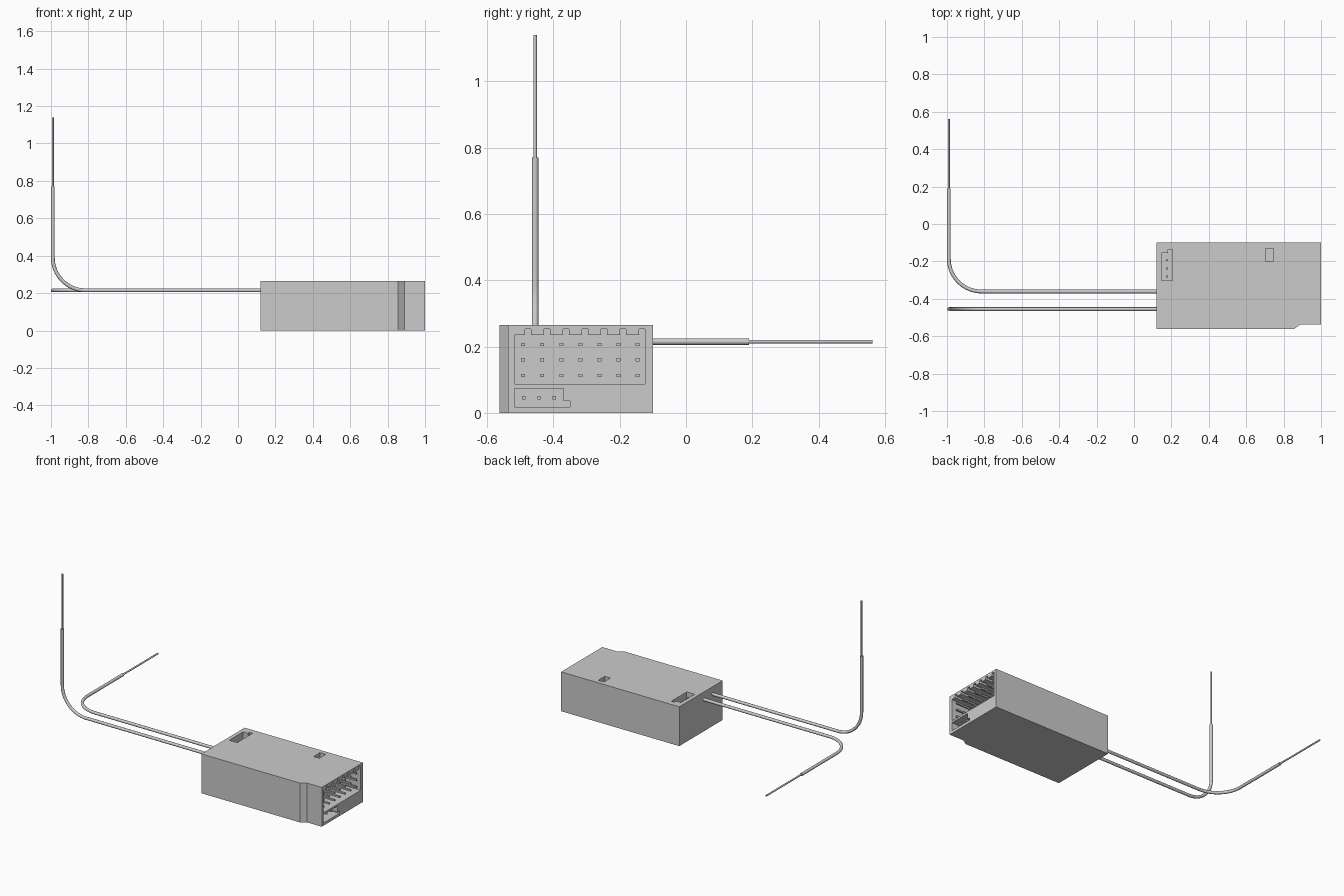
import bpy, bmesh, math
from mathutils import Vector

if "Cube" in bpy.data.objects:
    bpy.data.objects.remove(bpy.data.objects["Cube"])

grey = bpy.data.materials.new("light grey")
grey.diffuse_color = (0.6, 0.6, 0.6, 1)
grey.use_nodes = True
grey.node_tree.nodes["Principled BSDF"].inputs["Base Color"].default_value = grey.diffuse_color


def prism(name, outline, direction):
    """Closed solid: outline of 3D points extruded along direction."""
    bm = bmesh.new()
    face = bm.faces.new([bm.verts.new(p) for p in outline])
    ext = bmesh.ops.extrude_face_region(bm, geom=[face])
    moved = [v for v in ext["geom"] if isinstance(v, bmesh.types.BMVert)]
    bmesh.ops.translate(bm, vec=direction, verts=moved)
    bmesh.ops.recalc_face_normals(bm, faces=bm.faces)
    me = bpy.data.meshes.new(name)
    bm.to_mesh(me)
    bm.free()
    ob = bpy.data.objects.new(name, me)
    bpy.context.collection.objects.link(ob)
    me.materials.append(grey)
    return ob


def pins(name, centres, half_size):
    """One object holding a square pin at every centre."""
    bm = bmesh.new()
    for c in centres:
        verts = bmesh.ops.create_cube(bm, size=2)["verts"]
        bmesh.ops.scale(bm, vec=half_size, verts=verts)
        bmesh.ops.translate(bm, vec=c, verts=verts)
    me = bpy.data.meshes.new(name)
    bm.to_mesh(me)
    bm.free()
    me.materials.append(grey)
    bpy.context.collection.objects.link(bpy.data.objects.new(name, me))


# Case with a stepped front right corner
Y0, Y1, TOP, X0, X1 = -0.562, -0.10, 0.265, 0.12, 1.0
case = prism("case", [(X0, Y0, 0), (0.855, Y0, 0), (0.89, -0.537, 0), (X1, -0.537, 0),
                      (X1, Y1, 0), (X0, Y1, 0)], (0, 0, TOP))

# Main socket outline with seven key slots along its top edge
DEPTH = 0.18
pitch = 0.0575
outline = [(-0.123, 0.087), (-0.517, 0.087), (-0.517, 0.235)]
for i in range(7):
    a = -0.486 + i * pitch
    b = a + 0.018
    outline += [(a, 0.235), (a, 0.253), (b, 0.253)]
    if i < 6:
        outline.append((b, 0.235))
outline[-1] = (-0.123, 0.253)
side = lambda pts: [(X1 + 0.02, y, z) for y, z in pts]
cutters = [prism("main_socket_cutter", side(outline), (-DEPTH - 0.02, 0, 0))]

# Small side socket
cutters.append(prism("side_socket_cutter", side(
    [(-0.517, 0.018), (-0.349, 0.018), (-0.349, 0.036), (-0.370, 0.036),
     (-0.370, 0.074), (-0.517, 0.074)]), (-DEPTH * 0.6 - 0.02, 0, 0)))

# Small top socket and button well
top = lambda pts: [(x, y, TOP + 0.02) for x, y in pts]
cutters.append(prism("top_socket_cutter", top(
    [(0.147, -0.302), (0.206, -0.302), (0.206, -0.137), (0.182, -0.137),
     (0.182, -0.156), (0.147, -0.156)]), (0, 0, -0.12)))
cutters.append(prism("button_well_cutter", top(
    [(0.703, -0.20), (0.745, -0.20), (0.745, -0.131), (0.703, -0.131)]), (0, 0, -0.06)))

for c in cutters:
    c.hide_render = True
    mod = case.modifiers.new(c.name, "BOOLEAN")
    mod.operation, mod.solver, mod.object = "DIFFERENCE", "EXACT", c
bpy.context.view_layer.objects.active = case
for mod in list(case.modifiers):
    bpy.ops.object.modifier_apply(modifier=mod.name)
for c in cutters:
    bpy.data.objects.remove(c)

# Contact pins, rooted in the socket floors
pins("main_pins", [(0.90, -0.491 + i * pitch, z) for i in range(7) for z in (0.113, 0.160, 0.206)],
     (0.085, 0.006, 0.005))
pins("side_pins", [(0.93, y, 0.046) for y in (-0.489, -0.443, -0.397)], (0.045, 0.005, 0.005))
pins("top_pins", [(0.177, y, 0.20) for y in (-0.281, -0.238, -0.194)], (0.005, 0.005, 0.042))


def wire(name, pts, radius):
    """Round rod along a path, with closed ends."""
    cu = bpy.data.curves.new(name, "CURVE")
    cu.dimensions = "3D"
    cu.bevel_depth, cu.bevel_resolution, cu.use_fill_caps = radius, 4, True
    sp = cu.splines.new("POLY")
    sp.points.add(len(pts) - 1)
    for p, co in zip(sp.points, pts):
        p.co = (*co, 1)
    cu.materials.append(grey)
    ob = bpy.data.objects.new(name, cu)
    bpy.context.collection.objects.link(ob)
    bpy.ops.object.select_all(action="DESELECT")
    ob.select_set(True)
    bpy.context.view_layer.objects.active = ob
    bpy.ops.object.convert(target="MESH")
    bpy.ops.object.shade_smooth_by_angle(angle=math.radians(40))


# Two antennas: straight out of the case, a quarter bend, sleeve, then bare tip
R, XE, Z = 0.175, -0.99, 0.215
for name, y, turn, sleeve, tip in (("upright_antenna", -0.455, Vector((0, 0, 1)), 0.555, 0.925),
                                   ("rear_antenna", -0.361, Vector((0, 1, 0)), 0.551, 0.923)):
    corner = Vector((XE, y, Z))
    path = [Vector((0.13, y, Z))]
    for k in range(17):
        t = math.radians(90) * k / 16
        path.append(corner + Vector((R * (1 - math.sin(t)), 0, 0)) + turn * R * (1 - math.cos(t)))
    path.append(corner + turn * sleeve)
    wire(name + "_sleeve", path, 0.01)
    wire(name + "_tip", [corner + turn * (sleeve - 0.01), corner + turn * tip], 0.0055)
